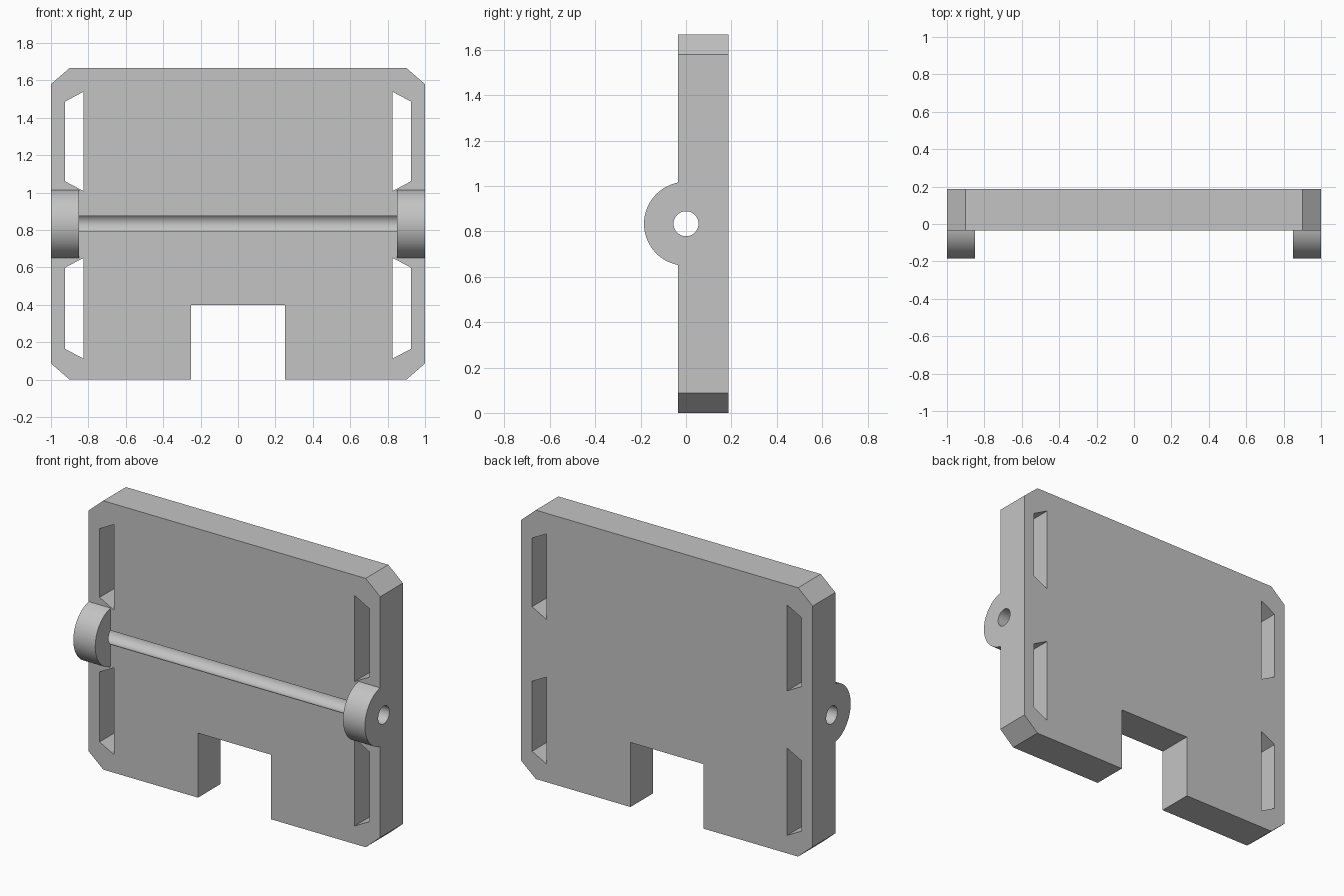
import bpy
import bmesh
import math
from mathutils import Matrix

cube = bpy.data.objects.get("Cube")
if cube:
    bpy.data.objects.remove(cube, do_unlink=True)

HEIGHT = 1.667
FRONT, BACK = -0.035, 0.187
AXIS_Z = HEIGHT / 2

grey = bpy.data.materials.new("plain_grey")
grey.use_nodes = True
colour = (0.55, 0.55, 0.55, 1)
grey.diffuse_color = colour
grey.node_tree.nodes["Principled BSDF"].inputs["Base Color"].default_value = colour


def add_object(name, bm):
    bmesh.ops.recalc_face_normals(bm, faces=bm.faces)
    mesh = bpy.data.meshes.new(name)
    bm.to_mesh(mesh)
    bm.free()
    mesh.materials.append(grey)
    obj = bpy.data.objects.new(name, mesh)
    bpy.context.collection.objects.link(obj)
    return obj


def prism(name, outline, y0, y1):
    """Extrude an x-z outline along y."""
    bm = bmesh.new()
    face = bm.faces.new([bm.verts.new((x, y0, z)) for x, z in outline])
    result = bmesh.ops.extrude_face_region(bm, geom=[face])
    verts = [v for v in result["geom"] if isinstance(v, bmesh.types.BMVert)]
    bmesh.ops.translate(bm, verts=verts, vec=(0, y1 - y0, 0))
    return add_object(name, bm)


def rod(name, radius, x0, x1, sides):
    """Cylinder along x on the hinge axis."""
    bm = bmesh.new()
    place = Matrix.Translation(((x0 + x1) / 2, 0, AXIS_Z)) @ Matrix.Rotation(math.pi / 2, 4, "Y")
    bmesh.ops.create_cone(bm, cap_ends=True, segments=sides, radius1=radius,
                          radius2=radius, depth=x1 - x0, matrix=place)
    return add_object(name, bm)


def combine(target, tool, operation):
    tool.hide_render = True
    mod = target.modifiers.new(operation.lower(), "BOOLEAN")
    mod.operation = operation
    mod.solver = "EXACT"
    mod.object = tool
    bpy.context.view_layer.objects.active = target
    bpy.ops.object.modifier_apply(modifier=mod.name)
    bpy.data.objects.remove(tool, do_unlink=True)


# Plate with clipped corners and a notch in the bottom edge
half = [(0.25, 0.4), (0.25, 0), (0.9, 0), (1, 0.087), (1, HEIGHT - 0.087), (0.9, HEIGHT)]
outline = half + [(-x, z) for x, z in reversed(half)]
plate = prism("hinged_plate", outline, FRONT, BACK)

# Round hinge bosses at both ends of the axis
for x0, x1 in ((-1, -0.85), (0.85, 1)):
    combine(plate, rod("hinge_boss", 0.185, x0, x1, 96), "UNION")

# Four strap slots with slanted ends
for side in (-1, 1):
    for low, high in ((0.112, 0.652), (1.008, 1.54)):
        slot = [(side * 0.825, low), (side * 0.825, high),
                (side * 0.925, high - 0.053), (side * 0.925, low + 0.053)]
        combine(plate, prism("slot_cutter", slot, -0.5, 0.5), "DIFFERENCE")

# Pin hole through the bosses, open as a groove across the front
combine(plate, rod("pin_cutter", 0.055, -1.2, 1.2, 48), "DIFFERENCE")

bpy.ops.object.select_all(action="DESELECT")
plate.select_set(True)
bpy.context.view_layer.objects.active = plate
bpy.ops.object.shade_smooth_by_angle(angle=math.radians(30))
